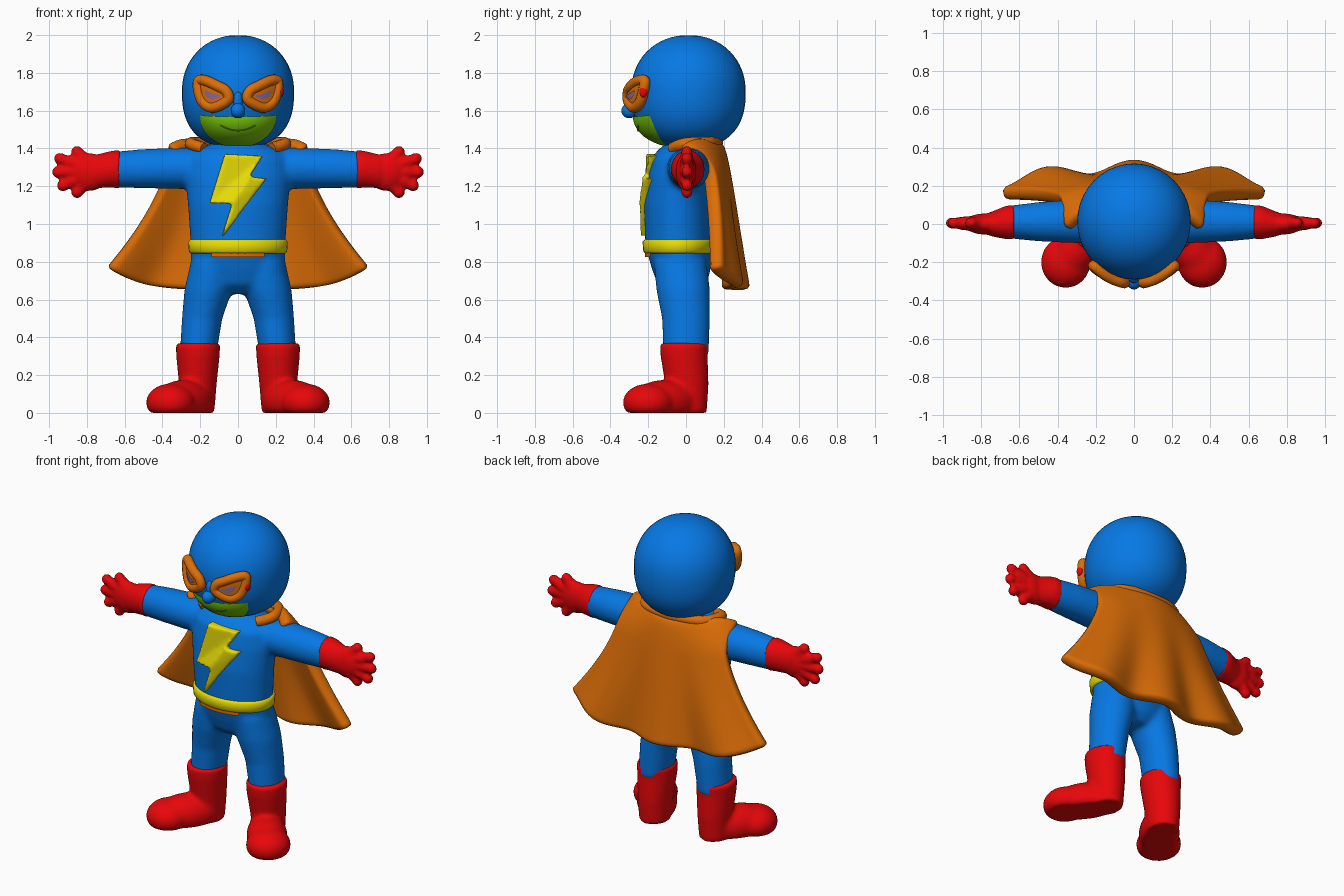
import bpy, bmesh, math
from mathutils import Matrix, Vector

cube = bpy.data.objects.get("Cube")
if cube:
    bpy.data.objects.remove(cube, do_unlink=True)


def material(name, rgb):
    m = bpy.data.materials.new(name)
    m.use_nodes = True
    m.diffuse_color = (*rgb, 1)
    m.node_tree.nodes["Principled BSDF"].inputs["Base Color"].default_value = (*rgb, 1)
    return m


BLUE = material("suit blue", (0.002, 0.19, 0.78))
RED = material("glove red", (0.8, 0.002, 0.003))
ORANGE = material("cape orange", (0.72, 0.155, 0.002))
YELLOW = material("belt yellow", (0.82, 0.73, 0.002))
GREEN = material("face green", (0.2, 0.6, 0.003))
DARK = material("mouth dark green", (0.08, 0.3, 0.002))
EYE = material("eye violet", (0.25, 0.14, 0.32))


def finish(bm, name, mat, voxel=0, closed=True, soften=6):
    """Turn a bmesh into a smooth object, fusing its solids if voxel is set."""
    if closed:
        bmesh.ops.recalc_face_normals(bm, faces=bm.faces)
    else:
        bm.normal_update()
        bmesh.ops.reverse_faces(bm, faces=[f for f in bm.faces if f.normal.y > 0])
    for f in bm.faces:
        f.smooth = True
    me = bpy.data.meshes.new(name)
    bm.to_mesh(me)
    bm.free()
    me.materials.append(mat)
    ob = bpy.data.objects.new(name, me)
    bpy.context.collection.objects.link(ob)
    if voxel:
        r = ob.modifiers.new("Fuse", 'REMESH')
        r.mode, r.voxel_size, r.use_smooth_shade = 'VOXEL', voxel, True
        s = ob.modifiers.new("Soften", 'SMOOTH')
        s.factor, s.iterations = 0.5, soften
    return ob


def ball(bm, loc, radii, direction=None):
    m = Matrix.Translation(loc)
    if direction:
        m = m @ Vector(direction).to_track_quat('X', 'Z').to_matrix().to_4x4()
    bmesh.ops.create_uvsphere(bm, u_segments=32, v_segments=20, radius=1,
                              matrix=m @ Matrix.Diagonal((*radii, 1)))


def bridge(bm, rows, wrap):
    for a, b in zip(rows, rows[1:]):
        n = len(a)
        for i in range(n if wrap else n - 1):
            j = (i + 1) % n
            bm.faces.new((a[i], a[j], b[j], b[i]))


def loft(bm, rings, along_x=False):
    """Rings are (position, centre a, centre b, radius a, radius b)."""
    rows = []
    for p, ca, cb, ra, rb in rings:
        row = []
        for k in range(40):
            t = math.tau * k / 40
            a, b = ca + ra * math.cos(t), cb + rb * math.sin(t)
            row.append(bm.verts.new((p, a, b) if along_x else (a, b, p)))
        rows.append(row)
    bridge(bm, rows, True)
    bm.faces.new(rows[0])
    bm.faces.new(rows[-1])


def grid(bm, fn, nu, nv):
    rows = [[bm.verts.new(fn(2 * i / nu - 1, j / nv)) for i in range(nu + 1)]
            for j in range(nv + 1)]
    bridge(bm, rows, False)


def spline(pts, closed, steps=6):
    pts = [Vector(p) for p in pts]
    n, out = len(pts), []
    for i in range(n if closed else n - 1):
        a, b, c, d = [pts[(i + k) % n if closed else min(max(i + k, 0), n - 1)]
                      for k in (-1, 0, 1, 2)]
        for s in range(steps):
            t = s / steps
            out.append(0.5 * (2 * b + (c - a) * t + (2 * a - 5 * b + 4 * c - d) * t * t
                              + (3 * b - a - 3 * c + d) * t ** 3))
    return out if closed else out + [pts[-1]]


def tube(name, path, radius, mat, closed=False):
    cu = bpy.data.curves.new(name, 'CURVE')
    cu.dimensions, cu.bevel_depth, cu.bevel_resolution = '3D', radius, 3
    cu.use_fill_caps = True
    sp = cu.splines.new('POLY')
    sp.points.add(len(path) - 1)
    for q, p in zip(sp.points, path):
        q.co = (*p, 1)
    sp.use_cyclic_u = closed
    cu.materials.append(mat)
    ob = bpy.data.objects.new(name, cu)
    bpy.context.collection.objects.link(ob)
    bpy.ops.object.select_all(action='DESELECT')
    ob.select_set(True)
    bpy.context.view_layer.objects.active = ob
    bpy.ops.object.convert(target='MESH')
    bpy.ops.object.shade_smooth_by_angle(angle=math.radians(60))


HEAD, HEAD_R = Vector((0, 0.013, 1.7)), Vector((0.297, 0.303, 0.3))


def head_width(z):
    """Relative head width at a height: round above, fuller at the jaw."""
    d, n = (z - HEAD.z) / HEAD_R.z, 2.1 if z > HEAD.z else 2.45
    return max(0, 1 - abs(d) ** n) ** (1 / n)


def on_head(x, z, lift):
    d = head_width(z) ** 2 - (x / HEAD_R.x) ** 2
    return Vector((x, HEAD.y - HEAD_R.y * math.sqrt(max(d, 0.01)) - lift, z))


def head_plate(name, outline, lift, mat):
    c = sum(outline, Vector((0, 0))) / len(outline)
    bm = bmesh.new()
    rows = [[bm.verts.new(on_head(*(c + (p - c) * t), lift)) for p in outline]
            for t in (0.05, 0.35, 0.7, 1)]
    bridge(bm, rows, True)
    bm.faces.new(rows[0])
    finish(bm, name, mat, closed=False)


# Body suit: torso, arms and legs fused together
bm = bmesh.new()
loft(bm, [(0.63, 0, -0.01, 0.1, 0.08), (0.68, 0, -0.02, 0.2, 0.13), (0.76, 0, -0.025, 0.25, 0.155),
          (0.88, 0, -0.04, 0.25, 0.175), (1.1, 0, -0.045, 0.265, 0.178), (1.25, 0, -0.035, 0.28, 0.17),
          (1.35, 0, -0.025, 0.27, 0.16), (1.4, 0, -0.01, 0.22, 0.13), (1.43, 0, 0, 0.12, 0.1)])
for s in (1, -1):
    loft(bm, [(s * 0.1, 0.01, 1.29, 0.11, 0.11), (s * 0.3, 0.015, 1.295, 0.115, 0.11),
              (s * 0.5, 0.012, 1.293, 0.103, 0.104), (s * 0.66, 0.01, 1.288, 0.085, 0.095)], True)
    loft(bm, [(0.3, s * 0.212, 0, 0.097, 0.12), (0.5, s * 0.19, 0, 0.107, 0.127),
              (0.65, s * 0.157, -0.015, 0.127, 0.142), (0.8, s * 0.13, -0.03, 0.12, 0.14)])
finish(bm, "body_suit", BLUE, 0.016)

# Head and nose
bm = bmesh.new()
heights = [HEAD.z - HEAD_R.z * math.cos(math.pi * i / 32) for i in range(1, 32)]
loft(bm, [(z, 0, HEAD.y, HEAD_R.x * head_width(z), HEAD_R.y * head_width(z)) for z in heights])
finish(bm, "head", BLUE)
bm = bmesh.new()
ball(bm, (0, -0.3, 1.6), (0.038, 0.042, 0.04))
ball(bm, (0, -0.285, 1.65), (0.025, 0.025, 0.05))
finish(bm, "nose", BLUE)


# Open lower face and mouth
def face_point(u, v):
    low, high = 1.575 - 0.17 * math.sqrt(max(0, 1 - u * u)), 1.568 + 0.007 * u * u
    return on_head(0.205 * u, low + (high - low) * v, 0.008 + 0.05 * (1 - u * u) * v * (1 - v))


bm = bmesh.new()
grid(bm, face_point, 32, 12)
finish(bm, "lower_face", GREEN, closed=False)
tube("mouth", [face_point(0.45 * u, 0.55 + 0.12 * u * u) for u in
               [i / 10 for i in range(-10, 11)]], 0.004, DARK)

# Goggles: lens, raised rim and slanted eye
RIM = [(0.05, 1.665), (0.085, 1.635), (0.14, 1.617), (0.185, 1.645), (0.208, 1.705),
       (0.208, 1.757), (0.17, 1.757), (0.11, 1.73), (0.065, 1.705)]
SLIT = [(0.09, 1.678), (0.13, 1.66), (0.165, 1.675), (0.177, 1.707), (0.13, 1.69)]
for s, side in ((1, "left"), (-1, "right")):
    rim = spline([(s * x, z) for x, z in RIM], True)
    head_plate(side + "_lens", rim, 0.036, ORANGE)
    tube(side + "_goggle_rim", [on_head(*p, 0.022) for p in rim], 0.029, ORANGE, True)
    head_plate(side + "_eye", spline([(s * x, z) for x, z in SLIT], True), 0.042, EYE)
bm = bmesh.new()
ball(bm, (0.226, -0.225, 1.7), (0.016, 0.022, 0.03))
finish(bm, "left_goggle_stud", RED)

# Gloves and boots
FINGERS = [(0.85, 1.38), (0.94, 1.345), (0.95, 1.275), (0.925, 1.205), (0.85, 1.17)]
for s, side in ((1, "left"), (-1, "right")):
    bm = bmesh.new()
    loft(bm, [(s * 0.625, 0.01, 1.29, 0.09, 0.102), (s * 0.67, 0.008, 1.29, 0.087, 0.097),
              (s * 0.74, 0, 1.28, 0.066, 0.09), (s * 0.8, 0, 1.275, 0.045, 0.08)], True)
    ball(bm, (s * 0.785, 0, 1.275), (0.1, 0.055, 0.1))
    for x, z in FINGERS:
        tip, root = Vector((s * x, 0.005, z)), Vector((s * 0.76, 0, 1.28))
        ball(bm, (tip + root) / 2, ((tip - root).length / 2 + 0.02, 0.038, 0.038), tip - root)
        ball(bm, tip, (0.035, 0.03, 0.032), tip - root)
    finish(bm, side + "_glove", RED, 0.01, soften=4)

    bm = bmesh.new()
    loft(bm, [(0, s * 0.215, 0.01, 0.09, 0.1), (0.15, s * 0.213, 0.005, 0.1, 0.115),
              (0.3, s * 0.212, -0.01, 0.115, 0.125), (0.37, s * 0.212, -0.01, 0.118, 0.13)])
    ball(bm, (s * 0.285, -0.11, 0.06), (0.21, 0.12, 0.115), (s * 0.6, -0.8, 0))
    ball(bm, (s * 0.357, -0.2, 0.055), (0.13, 0.135, 0.1))
    for v in bm.verts:
        v.co.z = max(v.co.z, 0)
    finish(bm, side + "_boot", RED, 0.012, soften=10)

# Belt with a strip of orange cloth under it
bm = bmesh.new()
loft(bm, [(0.845, 0, -0.04, 0.25, 0.178), (0.855, 0, -0.04, 0.26, 0.186),
          (0.905, 0, -0.04, 0.264, 0.19), (0.918, 0, -0.04, 0.252, 0.178)])
finish(bm, "belt", YELLOW)
bm = bmesh.new()
grid(bm, lambda u, v: (0.14 * u, -0.038 - 0.18 * math.sqrt(1 - (0.55 * u) ** 2),
                       0.825 + 0.025 * v), 12, 2)
finish(bm, "under_belt_cloth", ORANGE, closed=False)

# Plain raised zigzag emblem on the chest
BOLT = [(-0.07, 1.37), (0.13, 1.36), (0.06, 1.25), (0.15, 1.24), (-0.09, 0.92),
        (-0.03, 1.11), (-0.15, 1.11)]
bm = bmesh.new()
rows = [[bm.verts.new((x, -0.045 - 0.178 * math.sqrt(1 - (x / 0.27) ** 2)
                       + max(0, z - 1.15) * 0.15 - lift, z)) for x, z in BOLT]
        for lift in (-0.06, 0.028)]
bridge(bm, rows, True)
for row in rows:
    bm.faces.new(row)
finish(bm, "chest_emblem", YELLOW, 0.01, soften=4)


# Cape that wraps over the shoulders and flares to a rippled hem
def cape_point(u, v):
    top = 1.42 + 0.06 * u * u - 0.075 * u ** 6
    hem = 0.65 + 0.12 * u ** 4
    x = u * (0.35 + 0.345 * v ** 1.6)
    wrap = 0.11 * u * u * max(0, 1 - v / 0.25) ** 2
    y = (0.155 + 0.115 * v ** 0.6 - 0.08 * u * u - wrap
         + 0.035 * v * v * math.cos(3 * math.pi * u))
    return (x, y, top + (hem - top) * v)


bm = bmesh.new()
grid(bm, cape_point, 36, 24)
cape = finish(bm, "cape", ORANGE, closed=False)
thick = cape.modifiers.new("Thickness", 'SOLIDIFY')
thick.thickness, thick.offset = 0.075, 0
cape.modifiers.new("Round", 'SUBSURF').levels = 1

# Cape collar
collar = [(-0.18, -0.07, 1.4), (-0.25, 0, 1.425), (-0.2, 0.12, 1.43), (0, 0.165, 1.43),
          (0.2, 0.12, 1.43), (0.25, 0, 1.425), (0.18, -0.07, 1.4)]
tube("cape_collar", spline(collar, False), 0.032, ORANGE)
